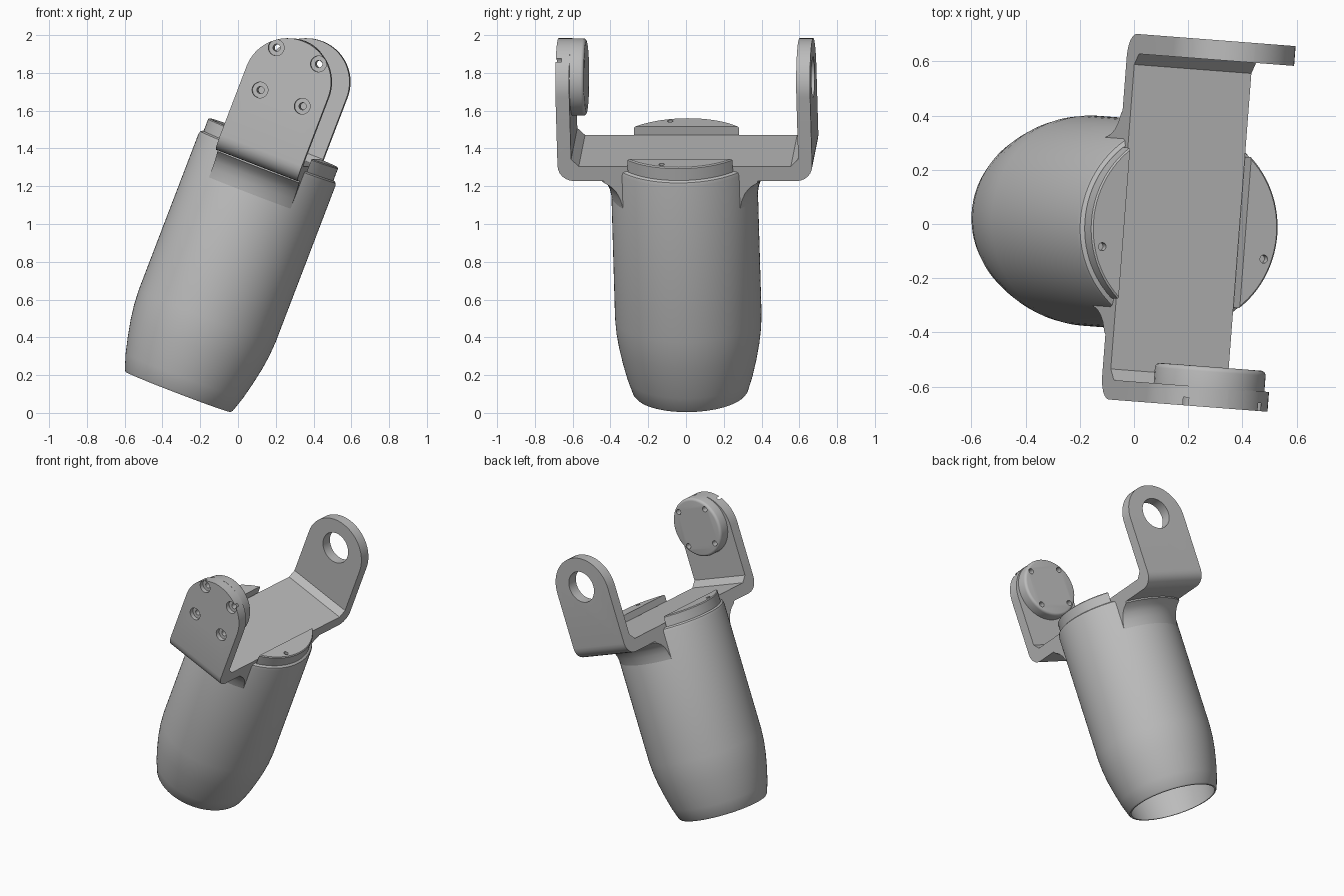
import bpy
import bmesh
from math import radians, pi, sin, cos
from mathutils import Matrix

if "Cube" in bpy.data.objects:
    bpy.data.objects.remove(bpy.data.objects["Cube"])

# Everything is built upright, then leaned and turned by this placement
PLACE = (Matrix.Translation((-0.317, 0.024, 0.111))
         @ Matrix.Rotation(radians(-4.4), 4, 'Z')
         @ Matrix.Rotation(radians(21), 4, 'Y'))
HALF_W = 0.232       # half width of the bracket strap
PIVOT = 1.786        # height of the pivot axis
PITCH = 0.12         # screw offset from the pivot

grey = bpy.data.materials.new("satin_grey")
grey.use_nodes = True
grey.diffuse_color = (0.5, 0.5, 0.5, 1)
grey.node_tree.nodes["Principled BSDF"].inputs["Base Color"].default_value = (0.5, 0.5, 0.5, 1)
parts = []


def make(name, bm, keep=True):
    bmesh.ops.recalc_face_normals(bm, faces=bm.faces)
    mesh = bpy.data.meshes.new(name)
    bm.to_mesh(mesh)
    bm.free()
    obj = bpy.data.objects.new(name, mesh)
    bpy.context.collection.objects.link(obj)
    if keep:
        mesh.materials.append(grey)
        parts.append(obj)
    return obj


def lathe(profile, steps=96):
    bm = bmesh.new()
    vs = [bm.verts.new((r, 0, z)) for r, z in profile]
    edges = [bm.edges.new(p) for p in zip(vs, vs[1:])]
    bmesh.ops.spin(bm, geom=vs + edges, cent=(0, 0, 0), axis=(0, 0, 1),
                   angle=2 * pi, steps=steps, use_duplicate=False)
    bmesh.ops.remove_doubles(bm, verts=bm.verts, dist=0.0005)
    bmesh.ops.recalc_face_normals(bm, faces=bm.faces)
    return bm


def trim(bm, x, side):
    """Keep the material on the given side of the plane at x and close the cut."""
    cut = bmesh.ops.bisect_plane(bm, geom=bm.verts[:] + bm.edges[:] + bm.faces[:],
                                 plane_co=(x, 0, 0), plane_no=(-side, 0, 0), clear_outer=True)
    edges = [e for e in cut["geom_cut"] if isinstance(e, bmesh.types.BMEdge)]
    bmesh.ops.edgeloop_fill(bm, edges=edges)


def rod(bm, radius, matrix, depth):
    return bmesh.ops.create_cone(bm, cap_ends=True, segments=40, radius1=radius,
                                 radius2=radius, depth=depth, matrix=matrix)


def cross_rod(x, y0, y1, z, radius, name="cutter"):
    bm = bmesh.new()
    rod(bm, radius, Matrix.Translation((x, (y0 + y1) / 2, z))
        @ Matrix.Rotation(pi / 2, 4, 'X'), y1 - y0)
    return make(name, bm, False)


def cut(obj, cutters):
    for c in cutters:
        c.hide_render = True
        mod = obj.modifiers.new("cut", 'BOOLEAN')
        mod.operation, mod.object, mod.solver = 'DIFFERENCE', c, 'EXACT'
        bpy.context.view_layer.objects.active = obj
        bpy.ops.object.modifier_apply(modifier=mod.name)


# Hollow tapered housing
make("housing", lathe([
    (0, 1.25), (0.362, 1.25), (0.362, 0.4), (0.335, 0.2), (0.288, 0.0), (0.298, 0.0),
    (0.306, 0.01), (0.332, 0.09), (0.354, 0.18), (0.372, 0.27), (0.383, 0.35), (0.388, 0.43),
    (0.388, 1.315), (0.383, 1.332), (0.37, 1.34), (0, 1.34)]))

# Raised end cap halves either side of the strap, each with a pin hole
for side, name in ((1, "cap_left"), (-1, "cap_right")):
    bm = lathe([(0, 1.33), (0.368, 1.33), (0.368, 1.407), (0.362, 1.413), (0, 1.413)])
    trim(bm, side * 0.24, side)
    cap = make(name, bm)
    bm = bmesh.new()
    rod(bm, 0.015, Matrix.Translation((side * 0.32, -0.092, 1.41)), 0.06)
    pin = make("cutter", bm, False)
    cut(cap, [pin])
    bpy.data.objects.remove(pin)

# Flared saddle joining the housing to the strap
bm = lathe([(0, 1.08), (0.38, 1.08), (0.39, 1.14), (0.398, 1.18), (0.414, 1.22),
            (0.436, 1.25), (0.47, 1.275), (0.47, 1.3), (0, 1.3)])
trim(bm, HALF_W, -1)
trim(bm, -HALF_W, 1)
make("saddle", bm)

# U-shaped bracket: cross-section with rounded outer and chamfered inner bends
FRONT, BACK, WALL = -0.652, 0.70, 0.073
LOW, FLOOR, TOP, BEND, CHAMFER = 1.285, 1.368, 1.989, 0.085, 0.04
section = []
for y, s in ((FRONT, -1), (BACK, 1)):
    bend = [(y - s * BEND + s * BEND * sin(a), LOW + BEND - BEND * cos(a))
            for a in (i * pi / 12 for i in range(7))]
    arm = bend + [(y, TOP), (y - s * WALL, TOP), (y - s * WALL, FLOOR + CHAMFER),
                  (y - s * (WALL + CHAMFER), FLOOR)]
    section += arm if s > 0 else arm[::-1]
bm = bmesh.new()
face = bm.faces.new([bm.verts.new((-HALF_W, y, z)) for y, z in section])
new = bmesh.ops.extrude_face_region(bm, geom=[face])["geom"]
bmesh.ops.translate(bm, vec=(2 * HALF_W, 0, 0),
                    verts=[v for v in new if isinstance(v, bmesh.types.BMVert)])
corners = [e for e in bm.edges if all(abs(v.co.z - TOP) < 0.001 for v in e.verts)
           and abs(e.verts[0].co.x - e.verts[1].co.x) < 0.001]
bmesh.ops.bevel(bm, geom=corners, offset=HALF_W - 0.001, segments=16, profile=0.5,
                affect='EDGES')
bracket = make("bracket", bm)

# Round pivot boss on the inside of the front arm
bm = bmesh.new()
rod(bm, 0.205, Matrix.Translation((0, -0.5425, PIVOT)) @ Matrix.Rotation(pi / 2, 4, 'X'), 0.079)
rim = [e for e in bm.edges if all(v.co.y > -0.51 for v in e.verts)]
bmesh.ops.bevel(bm, geom=rim, offset=0.018, segments=4, profile=0.5, affect='EDGES')
boss = make("pivot_boss", bm)

# Screw holes with counterbores, and the bearing hole in the back arm
spots = [(sx * PITCH, PIVOT + sz * PITCH) for sx in (-1, 1) for sz in (-1, 1)]
holes = [cross_rod(x, -0.8, -0.4, z, 0.019) for x, z in spots]
bores = [cross_rod(x, -0.8, FRONT + 0.03, z, 0.042) for x, z in spots]
bearing = cross_rod(0, 0.5, 0.8, PIVOT, 0.108)
cut(boss, holes)
cut(bracket, holes + bores + [bearing])
for c in holes + bores + [bearing]:
    bpy.data.objects.remove(c)

# Place and shade
bpy.ops.object.select_all(action='DESELECT')
for obj in parts:
    obj.matrix_world = PLACE
    obj.select_set(True)
bpy.context.view_layer.objects.active = parts[0]
bpy.ops.object.shade_smooth_by_angle(angle=radians(30))
